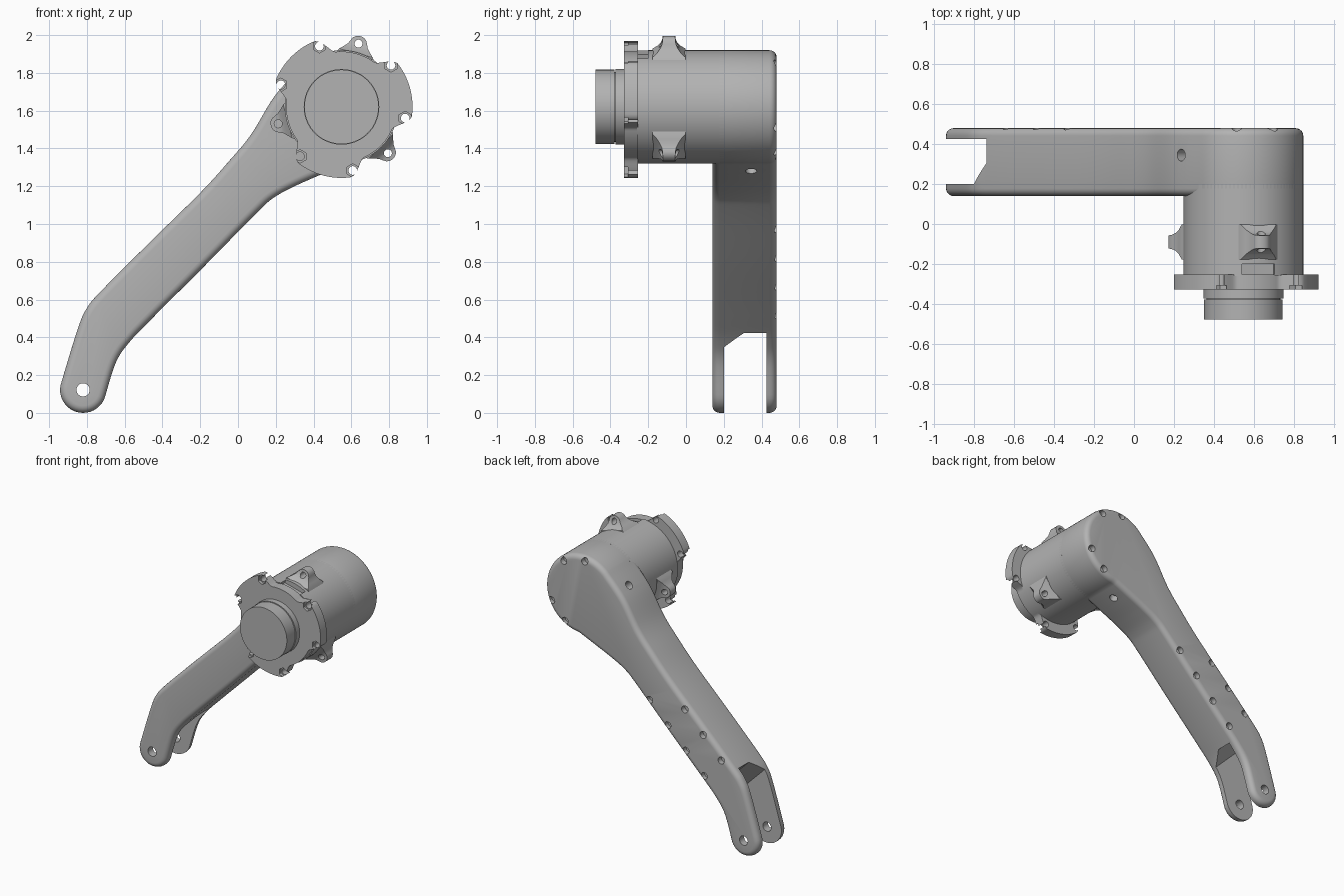
import bpy, bmesh, math
from mathutils import Vector, Matrix

if "Cube" in bpy.data.objects:
    bpy.data.objects.remove(bpy.data.objects["Cube"])

CX, CZ, R = 0.548, 1.62, 0.30          # housing axis and radius
TO_Y = Matrix.Rotation(math.pi / 2, 4, 'X')
grey = bpy.data.materials.new("light_grey")
grey.diffuse_color = (0.45, 0.45, 0.45, 1)
grey.use_nodes = True
grey.node_tree.nodes["Principled BSDF"].inputs["Base Color"].default_value = grey.diffuse_color


def polar(r, deg, y=0.0):
    a = math.radians(deg)
    return Vector((CX + r * math.cos(a), y, CZ + r * math.sin(a)))


def make(name, bm):
    bmesh.ops.recalc_face_normals(bm, faces=bm.faces)
    me = bpy.data.meshes.new(name)
    bm.to_mesh(me)
    bm.free()
    ob = bpy.data.objects.new(name, me)
    bpy.context.collection.objects.link(ob)
    me.materials.append(grey)
    return ob


def cyl(bm, centre, r, depth, axis=None, segs=24):
    """Cylinder centred on a point, along y unless another axis is given."""
    rot = TO_Y if axis is None else Vector(axis).to_track_quat('Z', 'Y').to_matrix().to_4x4()
    bmesh.ops.create_cone(bm, cap_ends=True, segments=segs, radius1=r, radius2=r,
                          depth=depth, matrix=Matrix.Translation(centre) @ rot)


def prism(bm, pts, offset):
    """Solid from a closed outline pushed along an offset."""
    a = [bm.verts.new(p) for p in pts]
    b = [bm.verts.new(Vector(p) + Vector(offset)) for p in pts]
    bm.faces.new(a)
    bm.faces.new(b[::-1])
    for i in range(len(a)):
        j = (i + 1) % len(a)
        bm.faces.new((a[i], b[i], b[j], a[j]))


def apply(ob, mod):
    bpy.context.view_layer.objects.active = ob
    bpy.ops.object.modifier_apply(modifier=mod.name)


def cut(ob, bm):
    cutter = make("cutter", bm)
    m = ob.modifiers.new("cut", 'BOOLEAN')
    m.operation, m.solver, m.object = 'DIFFERENCE', 'EXACT', cutter
    apply(ob, m)
    bpy.data.objects.remove(cutter)


def bevel(ob, width, segs):
    m = ob.modifiers.new("round", 'BEVEL')
    m.width, m.segments, m.limit_method, m.angle_limit = width, segs, 'ANGLE', math.radians(60)
    apply(ob, m)


def smooth(ob):
    bpy.ops.object.select_all(action='DESELECT')
    ob.select_set(True)
    bpy.context.view_layer.objects.active = ob
    bpy.ops.object.shade_smooth_by_angle(angle=math.radians(32))


def spline(pts, n=6):
    """Smooth curve through the points."""
    out = []
    p = [pts[0]] + pts + [pts[-1]]
    for i in range(1, len(p) - 2):
        a, b, c, d = (Vector(q) for q in p[i - 1:i + 3])
        for k in range(n):
            t = k / n
            out.append(0.5 * (2 * b + (c - a) * t + (2 * a - 5 * b + 4 * c - d) * t * t
                              + (3 * b - a - 3 * c + d) * t ** 3))
    return out


# Arm: housing disc, bent bar and rounded tip as one outline
def disc_xz(deg):
    v = polar(R, deg)
    return (v.x, v.z)


tip = [(-0.82 + 0.122 * math.cos(math.radians(a)), 0.122 + 0.122 * math.sin(math.radians(a)))
       for a in range(168, 352, 10)]
left = [disc_xz(133), (0.196, 1.68), (0.07, 1.475), (-0.05, 1.33), (-0.2, 1.165),
        (-0.46, 0.91), (-0.72, 0.65), (-0.80, 0.555), (-0.85, 0.44), tip[0]]
right = [tip[-1], (-0.645, 0.27), (-0.57, 0.38), (-0.44, 0.515), (-0.17, 0.785), (0.1, 1.06),
         (0.19, 1.14), (0.30, 1.20), (0.43, 1.258), disc_xz(-85)]
disc = [disc_xz(a) for a in range(-85, 133, 4)]
outline = spline(left) + [Vector(p) for p in tip[:-1]] + spline(right) + [Vector(p) for p in disc]
bm = bmesh.new()
prism(bm, [(p.x, 0.14, p.y) for p in outline], (0, 0.34, 0))
arm = make("arm", bm)
bevel(arm, 0.038, 5)

# Fork slot across the arm, with a sloped inner corner
u, w = Vector((1, 0, 1)).normalized(), Vector((1, 0, -1)).normalized()
bm = bmesh.new()
slot = [(-1.3, 0.2), (-0.177, 0.2), (-0.078, 0.305), (-0.078, 0.425), (-1.3, 0.425)]
prism(bm, [u * d + Vector((0, y, 0)) - w * 2 for d, y in slot], w * 4)
cut(arm, bm)

# Pin hole, screw holes in the back face and side holes
bm = bmesh.new()
cyl(bm, (-0.82, 0.31, 0.122), 0.035, 1.0)
for k in range(4):
    cyl(bm, (-0.03 - 0.153 * k, 0.48, 0.98 - 0.152 * k), 0.026, 0.08)
for k in range(3):
    cyl(bm, (-0.325 - 0.153 * k, 0.48, 0.985 - 0.153 * k), 0.026, 0.08)
for a in (97, 57, -23, -60):
    cyl(bm, polar(0.265, a, 0.48), 0.026, 0.08)
cyl(bm, (0.24, 0.345, 1.725), 0.03, 0.10, (-0.75, 0, 0.66))
cyl(bm, (0.48, 0.345, 1.28), 0.03, 0.10, (0.35, 0, -0.94))
cut(arm, bm)
smooth(arm)

# Motor housing barrel with a small connector pocket on top
bm = bmesh.new()
cyl(bm, (CX, -0.03, CZ), R, 0.46, segs=96)
housing = make("housing", bm)
bm = bmesh.new()
rot = Matrix.Rotation(math.radians(-(75 - 90)), 4, 'Y')
bmesh.ops.create_cube(bm, size=1, matrix=Matrix.Translation(polar(0.30, 75, -0.235)) @ rot
                      @ Matrix.Diagonal((0.17, 0.07, 0.07, 1)))
cut(housing, bm)
smooth(housing)

# Flange: round plate with three shallow scallops and six hex-pocket bolt holes
LUGS = (75, 195, 315)


def flange_r(a):
    t = min(abs((a - l + 180) % 360 - 180) for l in LUGS)
    s = min(max((t - 21) / 17, 0), 1)
    return 0.293 + 0.083 * s * s * (3 - 2 * s)


bm = bmesh.new()
prism(bm, [polar(flange_r(a * 2), a * 2, -0.328) for a in range(180)], (0, 0.074, 0))
flange = make("flange", bm)
BOLTS = [l + d for l in LUGS for d in (-35, 35)]
for r, y, depth, segs in ((0.036, -0.328, 0.04, 6), (0.023, -0.29, 0.3, 20)):
    bm = bmesh.new()
    for a in BOLTS:
        cyl(bm, polar(0.342, a, y), r, depth, segs=segs)
    cut(flange, bm)
smooth(flange)

# Three mounting lugs: tapered, flared into the barrel, drilled along y
LEVELS = [(0.26, 0.115, 0.09), (0.295, 0.092, 0.088), (0.315, 0.072, 0.062), (0.335, 0.054, 0.046),
          (0.355, 0.045, 0.037), (0.372, 0.036, 0.034), (0.383, 0.022, 0.033), (0.387, 0.008, 0.033)]
for n, ang in enumerate(LUGS):
    out = polar(1, ang) - polar(0, ang)
    side = Vector((-out.z, 0, out.x))
    bm = bmesh.new()
    rings = []
    for r, hw, hd in LEVELS:
        c = polar(r, ang, -0.09)
        rings.append([bm.verts.new(c + side * hw * sx + Vector((0, hd * sy, 0)))
                      for sx, sy in ((-1, -1), (1, -1), (1, 1), (-1, 1))])
    for a, b in zip(rings, rings[1:]):
        for i in range(4):
            j = (i + 1) % 4
            bm.faces.new((a[i], a[j], b[j], b[i]))
    bm.faces.new(rings[0])
    bm.faces.new(rings[-1])
    lug = make("lug_%d" % (n + 1), bm)
    bm = bmesh.new()
    cyl(bm, polar(0.347, ang, -0.09), 0.021, 0.4)
    cut(lug, bm)
    smooth(lug)

# Output shaft: collar, narrow groove and end disc
for name, r, y0, y1 in (("shaft_collar", 0.200, -0.372, -0.30),
                        ("shaft_groove", 0.185, -0.385, -0.36),
                        ("shaft_end", 0.197, -0.478, -0.378)):
    bm = bmesh.new()
    cyl(bm, (CX, (y0 + y1) / 2, CZ), r, y1 - y0, segs=72)
    smooth(make(name, bm))
